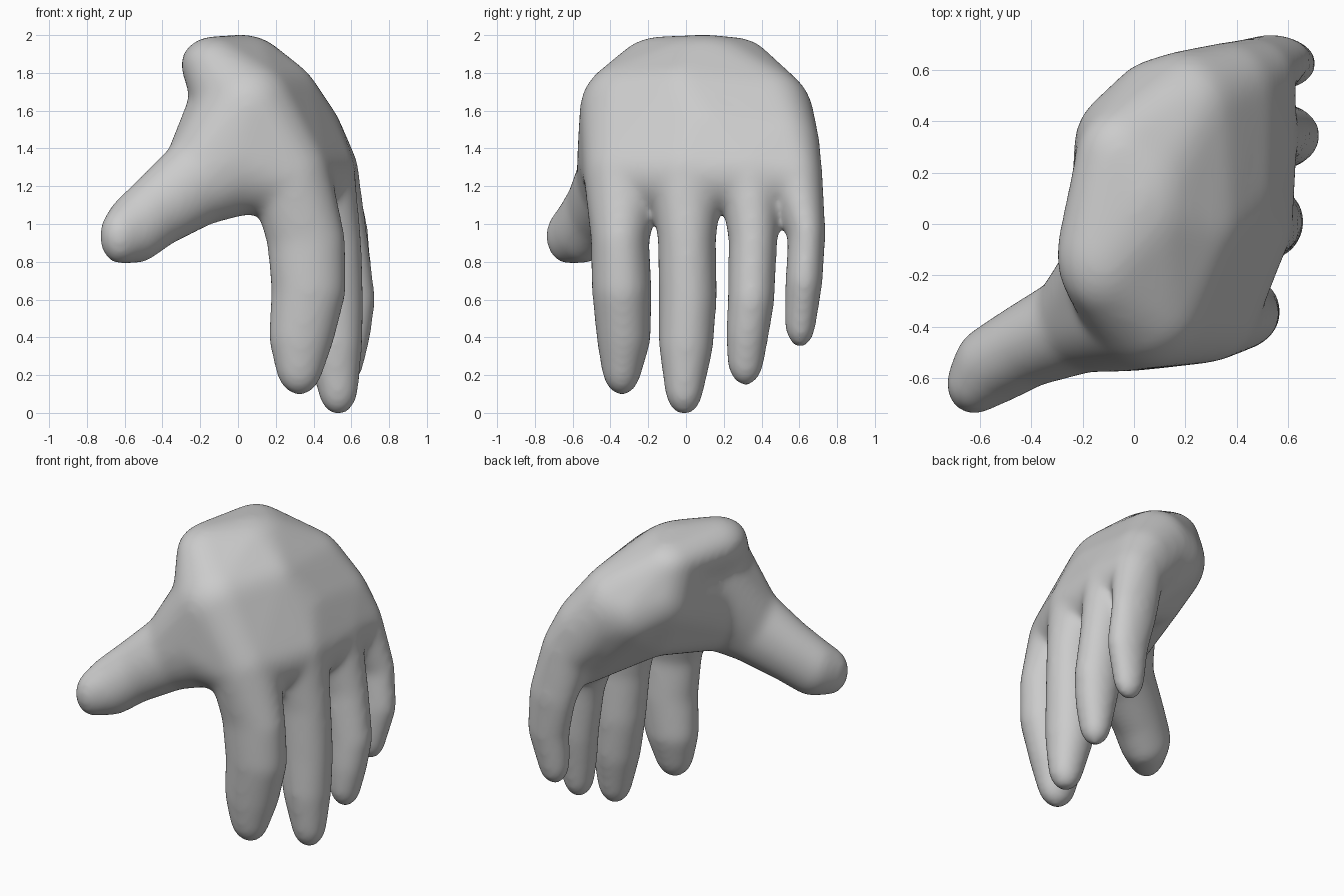
import bpy, bmesh
from mathutils import Matrix

cube = bpy.data.objects.get("Cube")
if cube:
    bpy.data.objects.remove(cube, do_unlink=True)

skin = bpy.data.materials.new("plain_grey")
skin.use_nodes = True
GREY = (0.6, 0.6, 0.6, 1)
skin.diffuse_color = GREY
skin.node_tree.nodes["Principled BSDF"].inputs["Base Color"].default_value = GREY

hand_bm = bmesh.new()


def hull(*blobs):
    """Wrap a convex skin around ellipsoids given as (x, y, z, rx, ry, rz)."""
    bm = bmesh.new()
    for x, y, z, rx, ry, rz in blobs:
        bmesh.ops.create_uvsphere(
            bm, u_segments=24, v_segments=14, radius=1,
            matrix=Matrix.Translation((x, y, z)) @ Matrix.Diagonal((rx, ry, rz, 1)))
    points = [v.co.copy() for v in bm.verts]
    bm.free()
    part = bmesh.new()
    for p in points:
        part.verts.new(p)
    bmesh.ops.convex_hull(part, input=part.verts[:])
    loose = [v for v in part.verts if not v.link_faces]
    bmesh.ops.delete(part, geom=loose, context='VERTS')
    bmesh.ops.recalc_face_normals(part, faces=part.faces[:])
    mesh = bpy.data.meshes.new("part")
    part.to_mesh(mesh)
    part.free()
    hand_bm.from_mesh(mesh)
    bpy.data.meshes.remove(mesh)


def chain(blobs):
    """Limb made of hulls between neighbouring ellipsoids."""
    for a, b in zip(blobs, blobs[1:]):
        hull(a, b)


# Fingers, from knuckle to tip
index = [(.27, -.33, 1.27, .22, .215, .22), (.36, -.35, .92, .21, .155, .15),
         (.375, -.34, .65, .2, .16, .15), (.335, -.33, .4, .175, .145, .14),
         (.325, -.34, .26, .13, .11, .17)]
middle = [(.42, 0, 1.27, .2, .2, .22), (.47, .005, .92, .185, .155, .15),
          (.49, .01, .6, .175, .155, .15), (.51, 0, .35, .15, .145, .14),
          (.53, -.01, .14, .11, .105, .155)]
ring = [(.45, .34, 1.27, .19, .17, .2), (.53, .355, .92, .16, .13, .14),
        (.575, .345, .6, .155, .125, .14), (.575, .325, .42, .13, .115, .12),
        (.57, .315, .29, .1, .1, .15)]
pinky = [(.46, .58, 1.25, .17, .145, .18), (.535, .64, .95, .16, .1, .14),
         (.575, .625, .7, .14, .1, .12), (.55, .605, .49, .105, .085, .15)]
thumb = [(-.625, -.625, .935, .11, .12, .15), (-.54, -.545, .98, .165, .155, .19),
         (-.42, -.475, 1.08, .17, .165, .205), (-.2, -.38, 1.24, .21, .2, .25),
         (0, -.32, 1.36, .27, .255, .315)]
for limb in (index, middle, ring, pinky, thumb):
    chain(limb)

# Palm: wrist stump, back of the hand and the row of knuckles
wrist_front = (-.12, -.12, 1.845, .185, .24, .15)
wrist_back = (-.05, .25, 1.85, .18, .2, .14)
crown = (.02, .1, 1.8, .25, .35, .203)
upper_front = (.05, -.29, 1.6, .27, .275, .27)
upper_mid = (.19, 0, 1.63, .25, .25, .25)
upper_back = (.21, .43, 1.56, .23, .25, .27)
back_mid = (.35, .12, 1.48, .2, .3, .2)
back_edge = (.37, .51, 1.42, .19, .2, .2)
hull(wrist_front, wrist_back, crown, upper_front, upper_mid)
hull(wrist_back, crown, upper_mid, upper_back)
hull(upper_front, upper_mid, back_mid, index[0])
hull(upper_mid, back_mid, index[0], middle[0])
hull(upper_mid, upper_back, back_mid, middle[0], ring[0])
hull(upper_back, back_mid, back_edge, ring[0], pinky[0])

# Heel of the palm on the little finger side, running down to the finger web
heel_top = (-.02, .31, 1.64, .215, .22, .25)
heel_side = (.09, .42, 1.56, .2, .225, .24)
heel_low = (.08, .26, 1.4, .2, .2, .2)
web = (.41, .47, 1.13, .12, .14, .13)
hull(wrist_back, crown, heel_top, heel_side, upper_back)
hull(heel_top, heel_side, heel_low, upper_mid, upper_back, back_edge)
hull(heel_low, upper_mid, upper_back, ring[0], middle[0])
hull(heel_low, heel_side, back_edge, ring[0], web)

# Thumb pad and its web
hull(thumb[4], upper_front, index[0])
hull(thumb[3], thumb[4], upper_front, (-.06, -.13, 1.66, .19, .19, .2))
hull(thumb[4], upper_front, heel_top, heel_low)

mesh = bpy.data.meshes.new("hand_parts")
hand_bm.to_mesh(mesh)
hand_bm.free()
hand = bpy.data.objects.new("hand", mesh)
bpy.context.collection.objects.link(hand)

# Fuse the parts into one soft skin
fuse = hand.modifiers.new("fuse", 'REMESH')
fuse.mode = 'VOXEL'
fuse.voxel_size = 0.016
soften = hand.modifiers.new("soften", 'SMOOTH')
soften.factor = 0.5
soften.iterations = 42
deps = bpy.context.evaluated_depsgraph_get()
fused = bpy.data.meshes.new_from_object(hand.evaluated_get(deps))
hand.modifiers.clear()
hand.data = fused
bpy.data.meshes.remove(mesh)

fused.materials.clear()
fused.materials.append(skin)
for poly in fused.polygons:
    poly.material_index = 0
    poly.use_smooth = True
